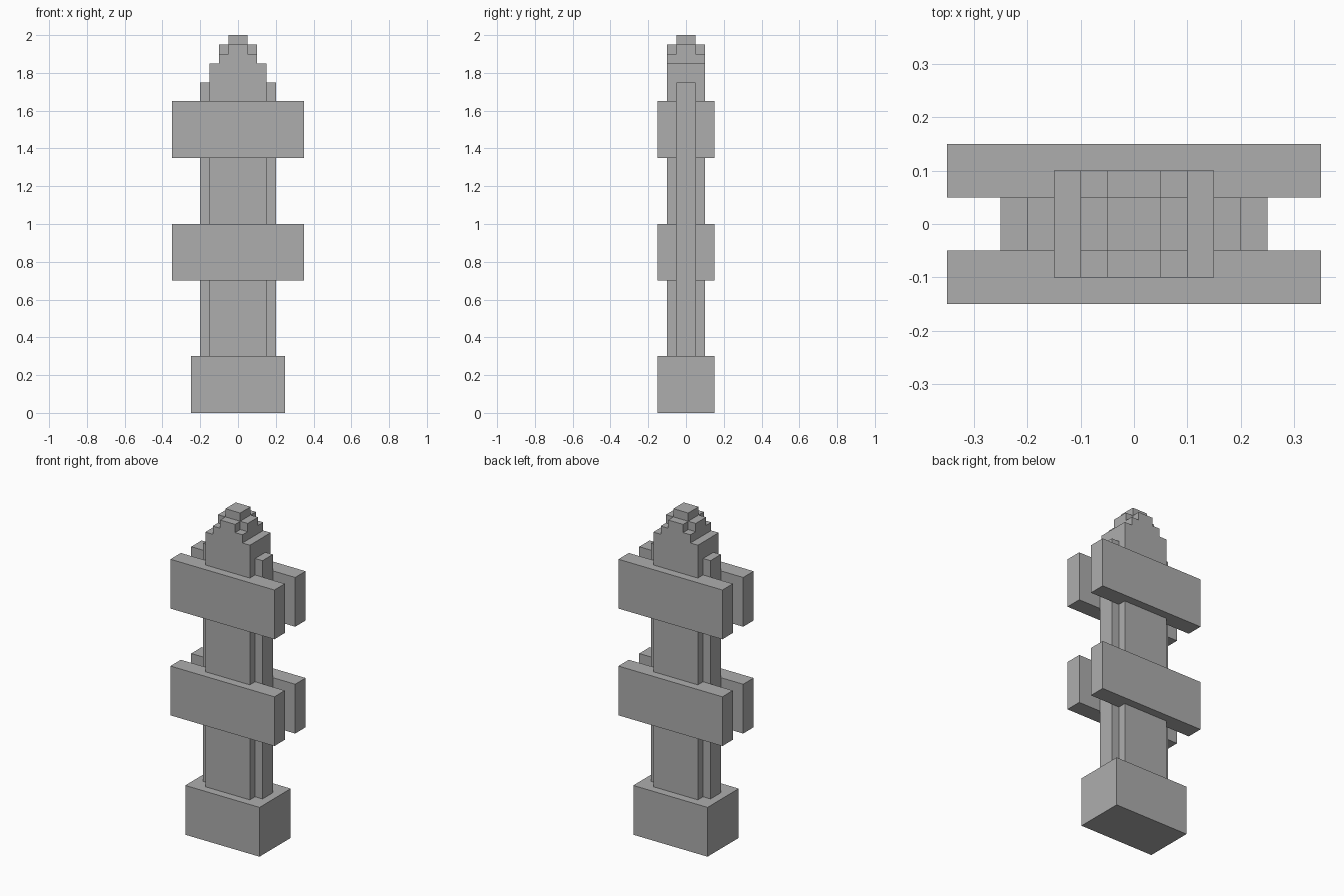
import bpy
import bmesh
from mathutils import Matrix, Vector

if "Cube" in bpy.data.objects:
    bpy.data.objects.remove(bpy.data.objects["Cube"], do_unlink=True)

# Single stone colour
stone = bpy.data.materials.new("stone_grey")
stone.use_nodes = True
GREY = (0.42, 0.42, 0.42, 1.0)
stone.diffuse_color = GREY
stone.node_tree.nodes["Principled BSDF"].inputs["Base Color"].default_value = GREY


def block(name, half_x, y_range, z_range):
    """Box centred on x = 0, spanning the given y and z ranges."""
    (y0, y1), (z0, z1) = y_range, z_range
    size = Vector((2 * half_x, y1 - y0, z1 - z0))
    centre = Vector((0, (y0 + y1) / 2, (z0 + z1) / 2))
    bm = bmesh.new()
    bmesh.ops.create_cube(bm, size=1, matrix=Matrix.LocRotScale(centre, None, size))
    mesh = bpy.data.meshes.new(name)
    bm.to_mesh(mesh)
    bm.free()
    mesh.materials.append(stone)
    obj = bpy.data.objects.new(name, mesh)
    bpy.context.collection.objects.link(obj)
    return obj


def centred(name, half_x, half_y, z0, z1):
    return block(name, half_x, (-half_y, half_y), (z0, z1))


# Base and shaft, with a thin fin core showing at both sides
centred("base", 0.25, 0.15, 0, 0.3)
centred("shaft", 0.15, 0.1, 0.3, 1.85)
centred("side_fins", 0.2, 0.05, 0.3, 1.75)

# Crossboards, front and back, at two levels
for level, z0 in (("lower", 0.7), ("upper", 1.35)):
    for side, y_range in (("front", (-0.15, -0.05)), ("back", (0.05, 0.15))):
        block(f"{level}_{side}_board", 0.35, y_range, (z0, z0 + 0.3))

# Stepped peak: square step, cross-shaped step, cap
centred("peak_step", 0.1, 0.1, 1.85, 1.9)
centred("peak_cross_wide", 0.1, 0.05, 1.9, 1.95)
centred("peak_cross_deep", 0.05, 0.1, 1.9, 1.95)
centred("peak_cap", 0.05, 0.05, 1.95, 2.0)
